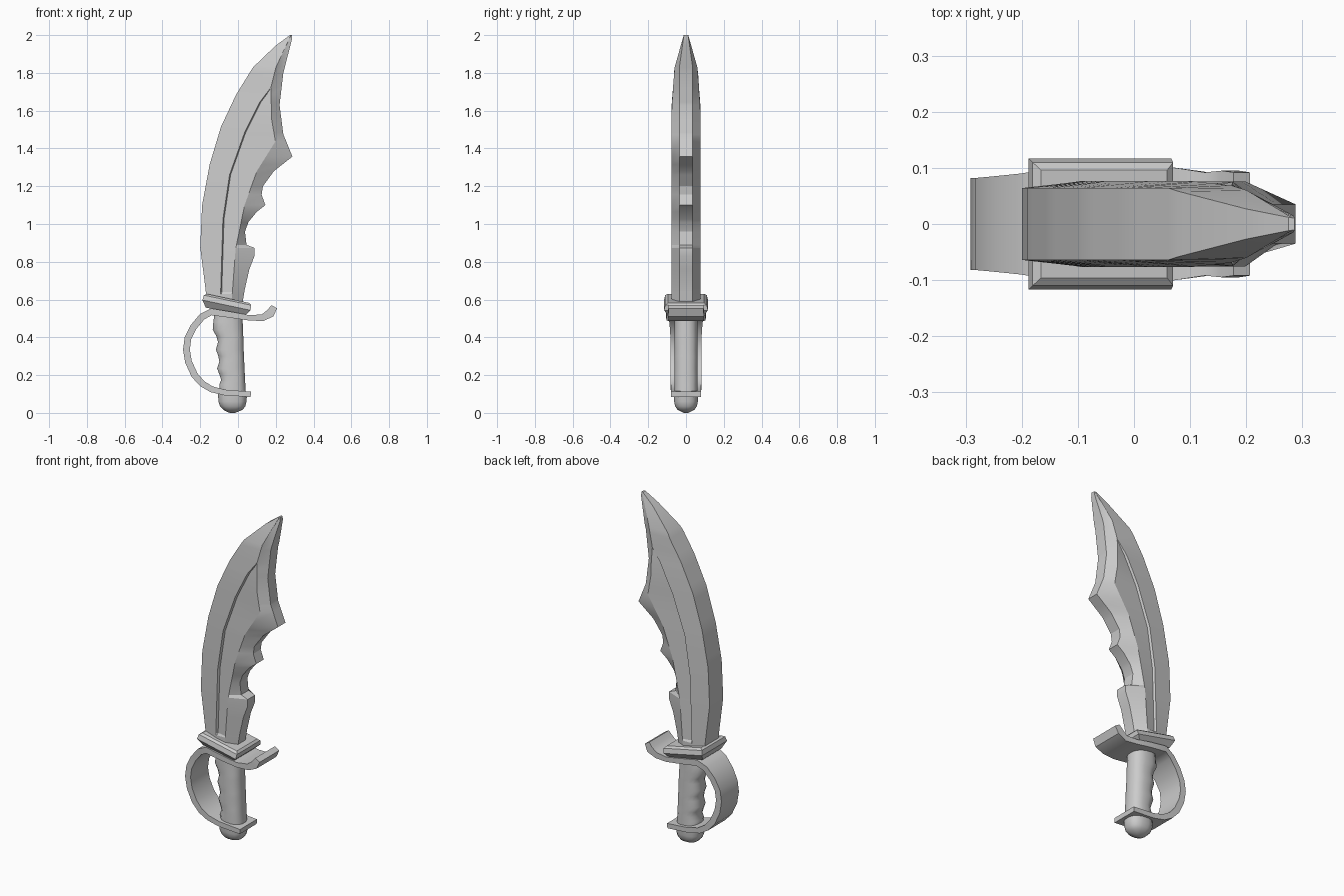
import bpy, bmesh, math
from mathutils import Vector

if "Cube" in bpy.data.objects:
    bpy.data.objects.remove(bpy.data.objects["Cube"])


def loft(name, rings, angle=30):
    """Skin a list of equal-length closed rings and cap both ends."""
    bm = bmesh.new()
    rows = [[bm.verts.new(p) for p in r] for r in rings]
    n = len(rows[0])
    for a, b in zip(rows, rows[1:]):
        for i in range(n):
            j = (i + 1) % n
            bm.faces.new((a[i], a[j], b[j], b[i]))
    bm.faces.new(rows[0])
    bm.faces.new(rows[-1])
    bmesh.ops.remove_doubles(bm, verts=bm.verts, dist=0.0004)
    bmesh.ops.recalc_face_normals(bm, faces=bm.faces)
    me = bpy.data.meshes.new(name)
    bm.to_mesh(me)
    bm.free()
    ob = bpy.data.objects.new(name, me)
    bpy.context.collection.objects.link(ob)
    bpy.ops.object.select_all(action='DESELECT')
    bpy.context.view_layer.objects.active = ob
    ob.select_set(True)
    bpy.ops.object.shade_smooth_by_angle(angle=math.radians(angle))
    return ob


def at(line, z):
    """Value of a (value, z) polyline at height z; z ascends."""
    if z <= line[0][1]:
        return line[0][0]
    for (v0, z0), (v1, z1) in zip(line, line[1:]):
        if z <= z1:
            return v0 + (v1 - v0) * (z - z0) / (z1 - z0)
    return line[-1][0]


# blade: spine, groove line, ridge line and cutting edge as (x, z)
spine = [(-.162, .57), (-.175, .68), (-.2, .875), (-.19, 1.1), (-.15, 1.315),
         (-.09, 1.515), (-.01, 1.685), (.08, 1.83), (.2, 1.945), (.275, 2.0)]
groove = [(-.093, .57), (-.092, .64), (-.08, 1.025), (-.045, 1.26),
          (.035, 1.485), (.115, 1.645), (.172, 1.72), (.2, 1.83), (.28, 2.0)]
ridge = [(-.035, .57), (-.013, .865), (.035, 1.1), (.1, 1.28), (.198, 1.437),
         (.178, 1.555), (.174, 1.72), (.202, 1.83), (.281, 2.0)]
edge = [(.022, .57), (.035, .65), (.06, .76), (.087, .83), (.088, .873),
        (.045, .89), (.037, .96), (.055, 1.01), (.1, 1.065), (.145, 1.1),
        (.125, 1.155), (.132, 1.2), (.19, 1.28), (.288, 1.357), (.24, 1.475),
        (.22, 1.63), (.24, 1.8), (.285, 1.975), (.286, 2.0)]
# half thicknesses and groove depth as (y, z)
y_spine = [(.064, .57), (.064, 1.8), (.058, 1.83), (.012, 2.0)]
y_body = [(.077, .57), (.077, 1.62), (.06, 1.83), (.012, 2.0)]
y_edge = [(.035, .57), (.035, 1.83), (.011, 2.0)]
depth = [(0, .63), (.013, .64), (.013, 1.63), (0, 1.72)]

heights = sorted({p[1] for l in (spine, groove, ridge, edge, depth) for p in l})
rings = []
for z in heights:
    xg, xr, yb = at(groove, z), at(ridge, z), at(y_body, z)
    half = [(at(spine, z), at(y_spine, z)), (xg, yb),
            (xg + min(.006, (xr - xg) / 2), yb - at(depth, z)),
            (xr, yb - .001), (at(edge, z), at(y_edge, z))]
    rings.append([(x, -y, z) for x, y in half] +
                 [(x, y, z) for x, y in reversed(half)])
loft("blade", rings, 20)

# collar: tilted bevelled block at the blade root
c, s = math.cos(math.radians(12)), math.sin(math.radians(12))
rings = []
for h, hx, hy in [(-.04, .105, .09), (-.005, .13, .117), (.022, .128, .11),
                  (.032, .115, .096)]:
    rings.append([(-.06 + u * hx * c + h * s, v * hy, .575 - u * hx * s + h * c)
                  for u, v in ((-1, -1), (1, -1), (1, 1), (-1, 1))])
loft("collar", rings)

# knuckle guard: flat strip swept along a path of (x, z, half thickness, half width)
path = [(.192, .562, .017, .092), (.172, .528, .023, .095), (.13, .504, .018, .092),
        (.06, .503, .014, .102), (-.03, .518, .016, .105), (-.14, .535, .018, .1),
        (-.19, .509, .018, .09), (-.235, .455, .018, .085), (-.265, .395, .018, .082),
        (-.273, .335, .018, .082), (-.262, .27, .018, .082), (-.23, .2, .018, .082),
        (-.19, .155, .017, .082), (-.14, .125, .016, .08), (-.07, .108, .015, .08),
        (.068, .098, .014, .08)]
rings = []
for i, (x, z, t, w) in enumerate(path):
    a, b = path[max(i - 1, 0)], path[min(i + 1, len(path) - 1)]
    d = Vector((b[0] - a[0], b[1] - a[1])).normalized()
    nx, nz = -d.y * t, d.x * t
    rings.append([(x + k * nx, v * w, z + k * nz)
                  for k, v in ((-1, -1), (1, -1), (1, 1), (-1, 1))])
loft("knuckle_guard", rings, 40)


def round_rings(profile, sides=16):
    """Rounded-square rings from (z, left x, right x, half depth)."""
    out = []
    for z, xl, xr, hy in profile:
        ring = []
        for i in range(sides):
            a = 2 * math.pi * (i + .5) / sides
            ca, sa = math.cos(a), math.sin(a)
            ring.append(((xl + xr) / 2 + (xr - xl) / 2 * math.copysign(abs(ca) ** .8, ca),
                         hy * math.copysign(abs(sa) ** .8, sa), z))
        out.append(ring)
    return out


# grip with finger grooves
loft("grip", round_rings([
    (.09, -.095, .043, .062), (.15, -.1, .04, .062), (.175, -.09, .038, .062),
    (.205, -.1, .037, .062), (.235, -.112, .036, .062), (.27, -.1, .034, .062),
    (.3, -.105, .033, .062), (.335, -.118, .031, .062), (.375, -.107, .03, .062),
    (.405, -.115, .029, .062), (.44, -.135, .028, .062), (.48, -.132, .026, .062),
    (.53, -.125, .025, .062)]), 40)

# pommel
loft("pommel", round_rings([
    (.0, -.045, -.015, .012), (.016, -.078, .025, .045), (.035, -.096, .04, .058),
    (.06, -.105, .046, .064), (.11, -.107, .05, .064)]), 40)
